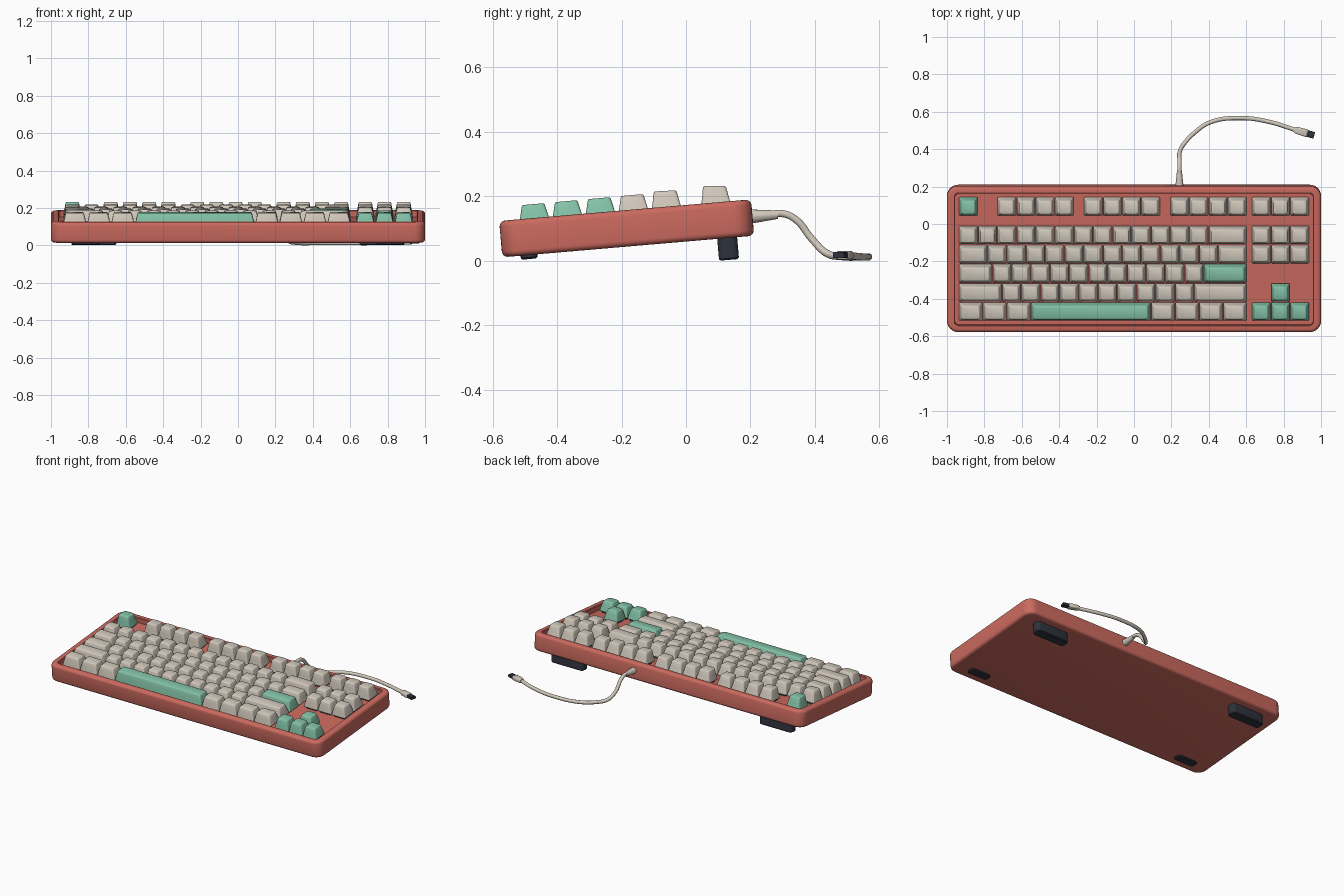
import bpy, bmesh, math
from mathutils import Matrix, Vector

if "Cube" in bpy.data.objects:
    bpy.data.objects.remove(bpy.data.objects["Cube"], do_unlink=True)


def material(name, rgb):
    m = bpy.data.materials.new(name)
    m.use_nodes = True
    m.diffuse_color = (*rgb, 1)
    m.node_tree.nodes["Principled BSDF"].inputs["Base Color"].default_value = (*rgb, 1)
    return m


CORAL = material("coral case", (0.60, 0.145, 0.115))
BEIGE = material("warm beige", (0.64, 0.58, 0.50))
MINT = material("mint green", (0.23, 0.54, 0.39))
DARK = material("dark slate", (0.027, 0.032, 0.045))

# The whole case leans forward on its rear feet
TILT = Matrix.Translation((0, -0.184, 0.1005)) @ Matrix.Rotation(math.radians(4.9), 4, "X")
RIM = 0.0565
PLATE = RIM - 0.035
U = 0.1027            # spacing of one key
LEFT = -9.125 * U     # left end of the key field


def ring(hx, hy, r, z, seg):
    """Rounded rectangle as a closed list of points."""
    pts = []
    for k, (sx, sy) in enumerate([(1, 1), (-1, 1), (-1, -1), (1, -1)]):
        for i in range(seg + 1):
            a = (k + i / seg) * math.pi / 2
            pts.append(Vector((sx * (hx - r) + r * math.cos(a),
                               sy * (hy - r) + r * math.sin(a), z)))
    return pts


def loft(bm, rings, seg=4, at=(0, 0, 0), slope=0):
    """Skin (half x, half y, corner radius, z) rings; slope tilts the upper ones."""
    loops = []
    z0, z1 = rings[0][3], rings[-1][3]
    for hx, hy, r, z in rings:
        t = (z - z0) / (z1 - z0) if z1 != z0 else 0
        loops.append([bm.verts.new(p + Vector(at) + Vector((0, 0, slope * t * p.y)))
                      for p in ring(hx, hy, r, z, seg)])
    n = len(loops[0])
    for a, b in zip(loops, loops[1:]):
        for i in range(n):
            j = (i + 1) % n
            bm.faces.new((a[i], a[j], b[j], b[i]))
    bm.faces.new(loops[0][::-1])
    bm.faces.new(loops[-1])


def finish(bm, name, mat, matrix=TILT, angle=35):
    mesh = bpy.data.meshes.new(name)
    bm.to_mesh(mesh)
    bm.free()
    mesh.materials.append(mat)
    ob = bpy.data.objects.new(name, mesh)
    bpy.context.collection.objects.link(ob)
    ob.matrix_world = matrix
    for o in bpy.context.selected_objects:
        o.select_set(False)
    ob.select_set(True)
    bpy.context.view_layer.objects.active = ob
    bpy.ops.object.shade_smooth_by_angle(angle=math.radians(angle))
    return ob


def lofted(name, mat, rings, seg=4, matrix=TILT):
    bm = bmesh.new()
    loft(bm, rings, seg)
    return finish(bm, name, mat, matrix)


# Case: rounded tray with a raised rim and a sunken plate
HX, HY, CR, EDGE = 1.0, 0.392, 0.06, 0.018


def case_ring(inset, z):
    return (HX - inset, HY - inset, CR - inset, z)


arc = [(EDGE * (1 - math.cos(a)), EDGE * (1 - math.sin(a)))
       for a in (i * math.pi / 8 for i in range(5))]
outer = [case_ring(i, -RIM + d) for i, d in reversed(arc)]
outer += [case_ring(i, RIM - d) for i, d in arc]
inner = [(0.961, 0.357, 0.024, RIM), (0.957, 0.353, 0.02, RIM - 0.004),
         (0.957, 0.353, 0.02, PLATE)]
lofted("case", CORAL, outer + inner, seg=8)

# Feet: thin pads in front, tall blocks behind
for side, sx in (("left", 1), ("right", -1)):
    for part, x, y, hx, hy, low in (("front", 0.815, -0.309, 0.075, 0.026, -0.069),
                                    ("rear", 0.77, 0.308, 0.12, 0.031, -0.1245)):
        lofted(f"{part}_foot_{side}", DARK,
               [(hx - 0.005, hy - 0.005, 0.015, low), (hx, hy, 0.02, low + 0.005),
                (hx, hy, 0.02, -RIM + 0.004)],
               matrix=TILT @ Matrix.Translation((sx * x, y, 0)))

# Key rows from front to back: (start, [widths], {mint key numbers})
ARROWS = (15.25, [1] * 3, {0, 1, 2})
NAV = (15.25, [1] * 3, set())
ROWS = [
    [(0, [1.25] * 3 + [6.25] + [1.25] * 4, {3}), ARROWS],
    [(0, [2.25] + [1] * 10 + [2.75], set()), (16.25, [1], {0})],
    [(0, [1.75] + [1] * 11 + [2.25], {12})],
    [(0, [1.5] + [1] * 12 + [1.5], set()), NAV],
    [(0, [1] * 13 + [2], set()), NAV],
    [(0, [1], {0}), (2, [1] * 4, set()), (6.5, [1] * 4, set()),
     (11, [1] * 4, set()), NAV],
]
ROW_Y = [-2.75, -1.75, -0.75, 0.25, 1.25, 2.75]
ROW_TOP = [0.043, 0.0435, 0.044, 0.045, 0.049, 0.051]
ROW_SLOPE = [0, 0, 0, 0, -0.03, -0.08]

switches = bmesh.new()
for r, groups in enumerate(ROWS):
    y, top = ROW_Y[r] * U, RIM + ROW_TOP[r]
    base = PLATE + 0.013
    for start, widths, mint in groups:
        x = LEFT + start * U
        for k, w in enumerate(widths):
            # Keycap: tapered sides, softened top edge
            hx, hy = w * U / 2 - 0.0025, U / 2 - 0.0025
            bm = bmesh.new()
            loft(bm, [(hx - d, hy - d, cr, z) for d, cr, z in (
                (0, 0.005, base),
                (0.0035, 0.007, base + 0.02),
                (0.008, 0.009, base + 0.04),
                (0.0125, 0.011, top - 0.006),
                (0.0145, 0.011, top - 0.002),
                (0.018, 0.010, top))], seg=3, slope=ROW_SLOPE[r])
            finish(bm, f"keycap_row{r + 1}", MINT if k in mint else BEIGE,
                   TILT @ Matrix.Translation((x + w * U / 2, y, 0)), 40)
            # Switch housing under the keycap
            loft(switches, [(0.038, 0.038, 0.004, PLATE - 0.002),
                            (0.036, 0.036, 0.004, base + 0.002)],
                 seg=1, at=(x + w * U / 2, y, 0))
            x += w * U
finish(switches, "switches", DARK)

# Strain relief where the cable leaves the back
CABLE_X = 0.243
lofted("strain_relief", BEIGE,
       [(0.022, 0.022, 0.0219, -0.01), (0.021, 0.021, 0.0209, 0.01),
        (0.013, 0.013, 0.0129, 0.085)],
       matrix=Matrix.Translation((CABLE_X, 0.2, 0.137)) @ Matrix.Rotation(-math.pi / 2 + 0.07, 4, "X"))

# Cable
path = [(CABLE_X, 0.24, 0.139), (CABLE_X, 0.30, 0.146), (0.243, 0.34, 0.128),
        (0.246, 0.39, 0.068), (0.272, 0.435, 0.024), (0.32, 0.485, 0.013),
        (0.406, 0.543, 0.012), (0.575, 0.566, 0.012), (0.727, 0.545, 0.012),
        (0.862, 0.503, 0.016)]
curve = bpy.data.curves.new("cable", "CURVE")
curve.dimensions = "3D"
curve.bevel_depth = 0.0115
curve.bevel_resolution = 3
curve.use_fill_caps = True
spline = curve.splines.new("BEZIER")
spline.bezier_points.add(len(path) - 1)
for point, co in zip(spline.bezier_points, path):
    point.co = co
    point.handle_left_type = point.handle_right_type = "AUTO"
curve.materials.append(BEIGE)
bpy.context.collection.objects.link(bpy.data.objects.new("cable", curve))

# Plug: beige grip and dark tip, pointing along the end of the cable
forward = Vector((0.109, -0.032, 0)).normalized()
up = Vector((0, 0, 1))
plug = Matrix((up.cross(forward), up, forward)).transposed().to_4x4()
plug = Matrix.Translation((0.856, 0.505, 0.0175)) @ plug
lofted("plug_grip", BEIGE,
       [(0.013, 0.0115, 0.008, 0), (0.019, 0.013, 0.008, 0.015),
        (0.021, 0.0135, 0.008, 0.068), (0.019, 0.0115, 0.007, 0.072)], matrix=plug)
lofted("plug_tip", DARK,
       [(0.018, 0.009, 0.004, 0.07), (0.018, 0.009, 0.004, 0.112)], matrix=plug)
